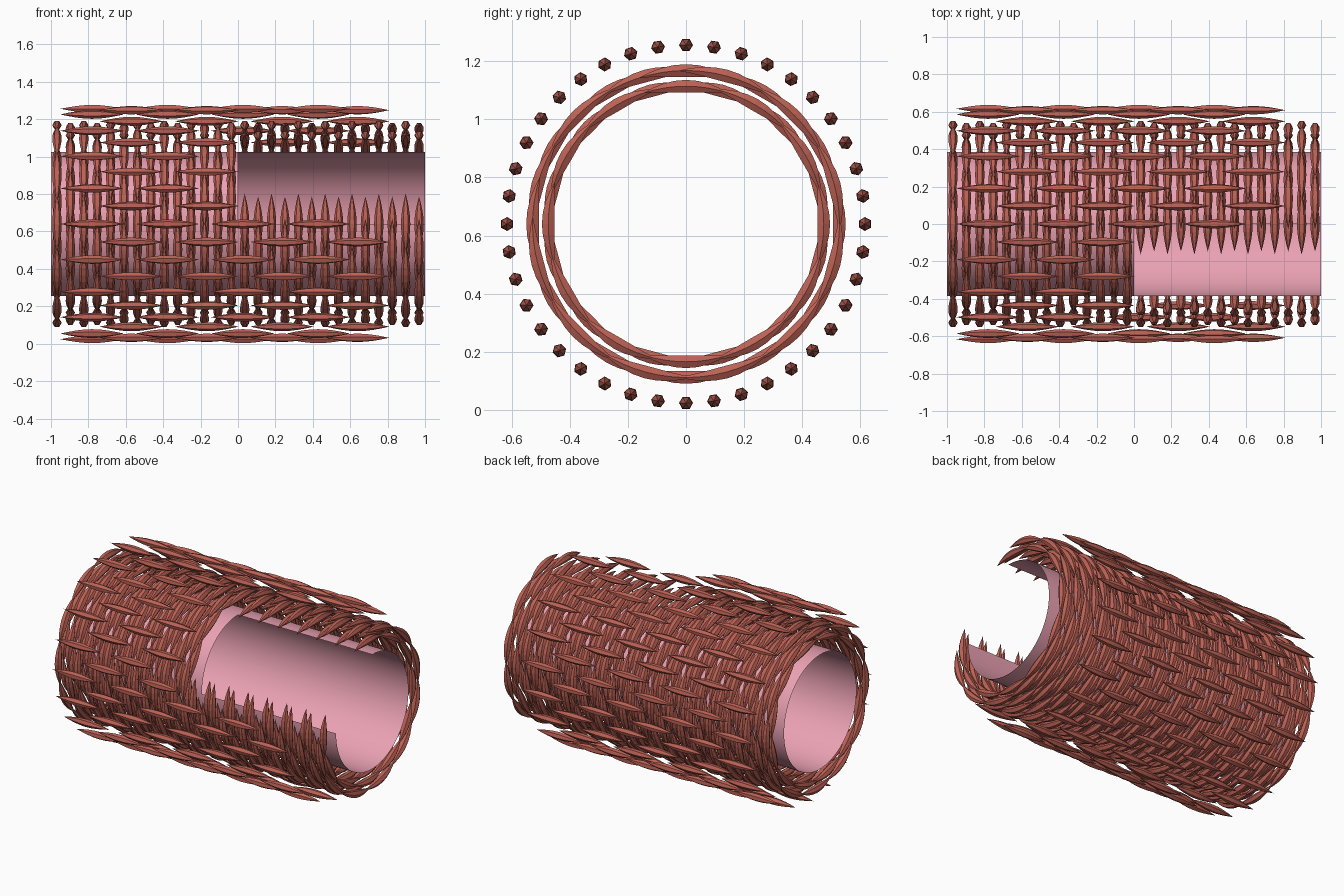
import bpy, bmesh
from math import sin, cos, pi, radians
from mathutils import Vector

if "Cube" in bpy.data.objects:
    bpy.data.objects.remove(bpy.data.objects["Cube"])

CZ = 0.64          # height of the tube axis
EPS = 0.01


def material(name, col):
    m = bpy.data.materials.new(name)
    m.diffuse_color = (*col, 1)
    m.use_nodes = True
    m.node_tree.nodes["Principled BSDF"].inputs["Base Color"].default_value = m.diffuse_color
    return m


def finish(bm, name, mat):
    me = bpy.data.meshes.new(name)
    bm.to_mesh(me)
    bm.free()
    me.materials.append(mat)
    ob = bpy.data.objects.new(name, me)
    bpy.context.collection.objects.link(ob)
    return ob


def polar(x, r, a):
    # angle 0 faces the front, 90 degrees faces up
    return Vector((x, -r * cos(a), CZ + r * sin(a)))


def in_cutaway(x, a):
    a %= 2 * pi
    return x > 0 and EPS < a < pi / 2 - EPS


def spindle(bm, point, side, thick, segs, sides=6):
    """Pointed cell: point(t, radial, lateral) maps local offsets to space."""
    tips = [bm.verts.new(point(t, 0, 0)) for t in (0, 1)]
    rings = []
    for s in range(1, segs):
        t = s / segs
        r = thick * sin(pi * t)
        rings.append([bm.verts.new(point(t, r * sin(2 * pi * k / sides), side * r * cos(2 * pi * k / sides)))
                      for k in range(sides)])
    for k in range(sides):
        n = (k + 1) % sides
        bm.faces.new((tips[0], rings[0][n], rings[0][k]))
        bm.faces.new((tips[1], rings[-1][k], rings[-1][n]))
        for a, b in zip(rings, rings[1:]):
            bm.faces.new((a[k], a[n], b[n], b[k]))


pink = material("lining_pink", (0.83, 0.36, 0.45))
red = material("muscle_red", (0.50, 0.12, 0.09))

# inner lining: open tube, front upper quarter removed on the right half
bm = bmesh.new()
N = 64
grid = [[bm.verts.new(polar(x, 0.385, 2 * pi * k / N)) for k in range(N)] for x in (-1, 0, 1)]
for i in range(2):
    for k in range(N):
        if i == 1 and k < N // 4:
            continue
        n = (k + 1) % N
        f = bm.faces.new((grid[i][k], grid[i][n], grid[i + 1][n], grid[i + 1][k]))
        f.smooth = True
bmesh.ops.recalc_face_normals(bm, faces=bm.faces)
finish(bm, "inner_lining", pink)

# circular muscle: two layers of rings of curved spindles, staggered
RINGS, PER = 28, 12
HALF = radians(18)
for layer, (name, R) in enumerate((("inner_circular_muscle", 0.474), ("outer_circular_muscle", 0.528))):
    bm = bmesh.new()
    for i in range(RINGS):
        x = -0.968 + i * 1.936 / (RINGS - 1)
        shift = 0.5 * ((i + layer + 1) % 2)
        for j in range(PER):
            a = 2 * pi * (j + shift) / PER
            if in_cutaway(x, a):
                continue
            spindle(bm, lambda t, r, l: polar(x + l, R + r, a + (2 * t - 1) * HALF), 1, 0.025, 8)
    bmesh.ops.recalc_face_normals(bm, faces=bm.faces)
    finish(bm, name, red)

# longitudinal muscle: straight spindles in staggered rows around the outside
ROWS, LEN = 40, 0.34
bm = bmesh.new()
for i in range(ROWS):
    a = 2 * pi * i / ROWS
    for j in range(4):
        x = -0.78 + 0.403 * j + 0.21 * (i % 2)
        if in_cutaway(x, a):
            continue
        spindle(bm, lambda t, r, l: polar(x + (t - 0.5) * LEN, 0.616 + r, a + l / 0.616), 1, 0.024, 8)
bmesh.ops.recalc_face_normals(bm, faces=bm.faces)
finish(bm, "longitudinal_muscle", red)
